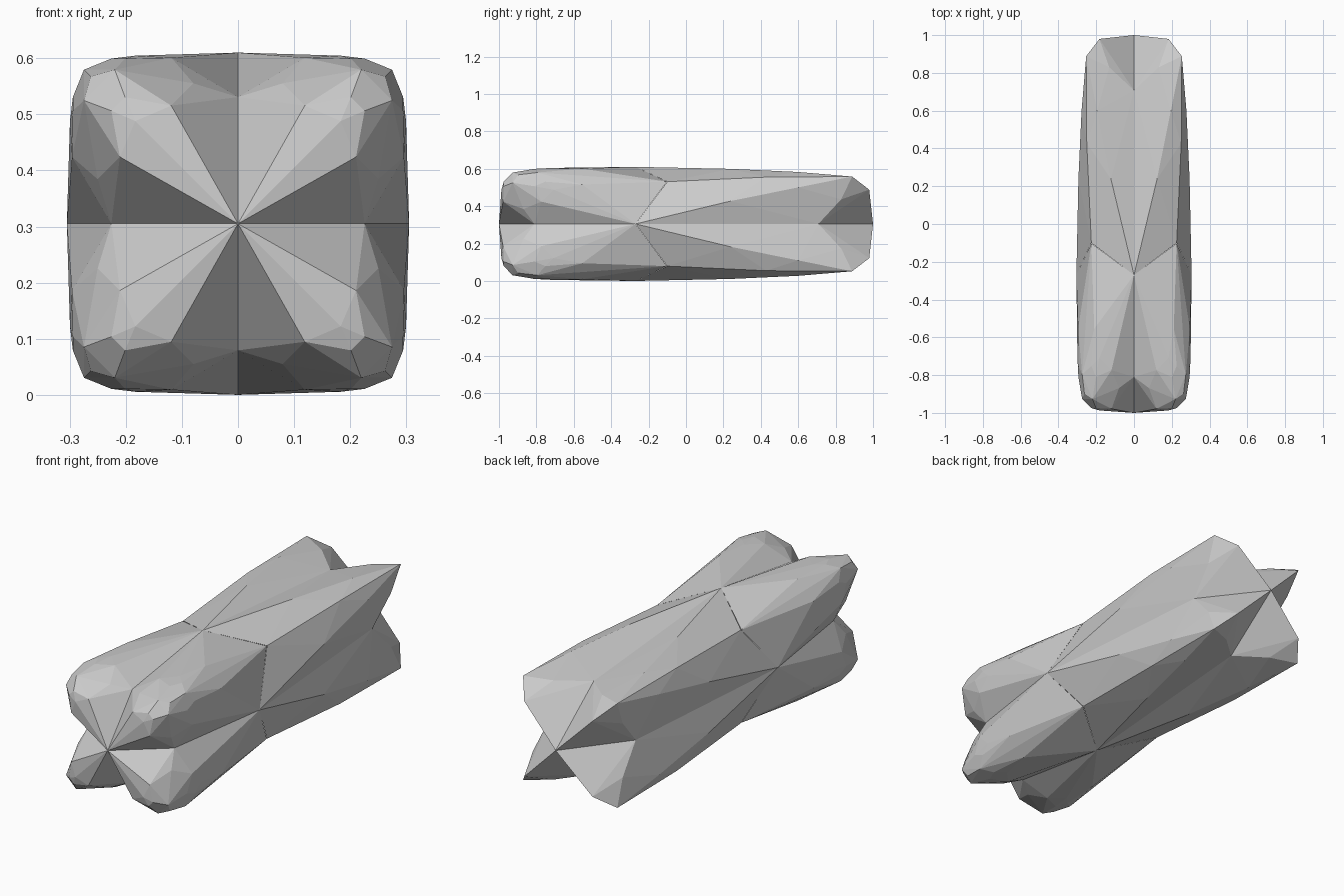
import bpy, bmesh
from itertools import permutations

if "Cube" in bpy.data.objects:
    bpy.data.objects.remove(bpy.data.objects["Cube"])

R = 0.305       # half width / half height
WAIST = -0.27   # y where front and back lobes meet


def perms(*p):
    return list(set(permutations(p)))


def swap(*p):
    # point and its mirror across the lobe diagonal (width <-> height)
    return list({p, (p[1], p[0], p[2])})


# Points are (across, up, along) in unit lobe space
centre = [(0, 0, 0)] + perms(1, 0, 0)

# Short front lobe with a rounded, chamfered corner
front_inner = centre + swap(0, .74, .74) + [(.74, .74, -.23)]
front_outer = (perms(.39, .69, .97) + perms(.6, .6, .982) + swap(.26, .82, .82)
               + [(.82, .82, .32)] + perms(.74, .66, .965) + perms(.9, .9, .72)
               + [(.86, .86, .86)])

# Long back lobe with a sharper tip
back_inner = centre + swap(0, .74, .77) + [(.74, .74, .134)]
back_outer = (swap(.43, .79, .866) + [(.82, .82, .55), (.6, .6, .984), (.83, .83, .912)]
              + swap(.64, .91, .685) + swap(.4, .965, .4))


def add_lobe(bm, inner, outer, length, sx, sz):
    part = bmesh.new()
    hidden = set()
    for i, (a, b, c) in enumerate(inner + outer):
        v = part.verts.new((a * R * sx, WAIST + c * length, R + b * R * sz))
        if i < len(inner):
            hidden.add(v)
    hull = bmesh.ops.convex_hull(part, input=part.verts[:])
    # drop the inner walls shared with the neighbouring lobes
    walls = [f for f in part.faces if all(v in hidden for v in f.verts)]
    bmesh.ops.delete(part, geom=walls, context='FACES')
    vmap = {}
    for f in part.faces:
        for v in f.verts:
            if v not in vmap:
                vmap[v] = bm.verts.new(v.co)
        bm.faces.new([vmap[v] for v in f.verts])
    part.free()


# Eight lobes, welded along the grooves
bm = bmesh.new()
for sx in (1, -1):
    for sz in (1, -1):
        add_lobe(bm, front_inner, front_outer, -(1 + WAIST), sx, sz)
        add_lobe(bm, back_inner, back_outer, 1 - WAIST, sx, sz)
bmesh.ops.remove_doubles(bm, verts=bm.verts[:], dist=0.0005)
bmesh.ops.recalc_face_normals(bm, faces=bm.faces[:])

mesh = bpy.data.meshes.new("faceted_lobed_block")
bm.to_mesh(mesh)
bm.free()
block = bpy.data.objects.new("faceted_lobed_block", mesh)
bpy.context.collection.objects.link(block)
